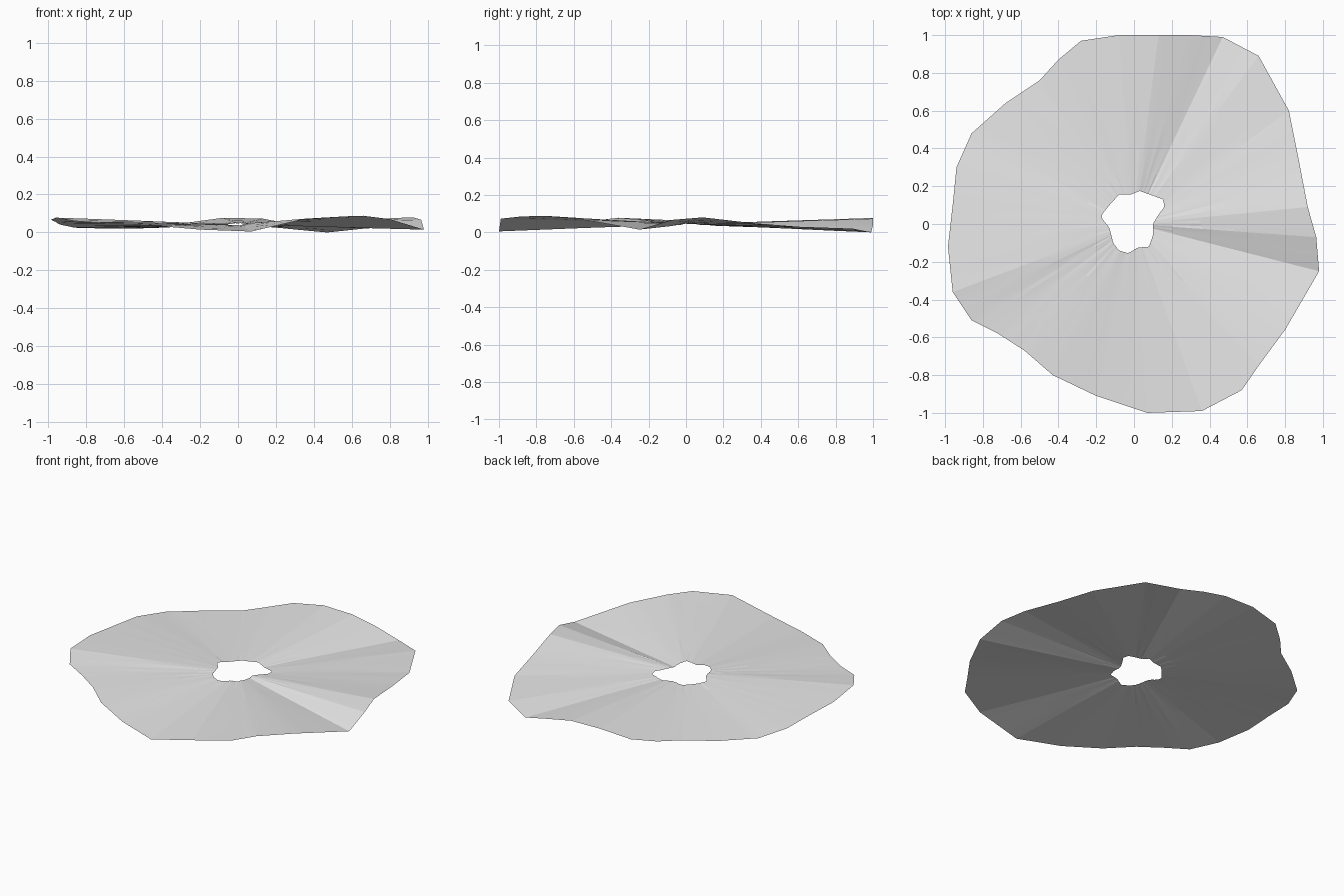
import bpy, bmesh, math, random
from mathutils import Vector

default = bpy.data.objects.get("Cube")
if default:
    bpy.data.objects.remove(default, do_unlink=True)
random.seed(4)

# Outer rim corners, anticlockwise, with the height of each wave
RIM = [
    (.92, .09, .08), (.87, .35, .05), (.82, .6, .03), (.66, .89, .02),
    (.47, .99, 0), (.3, 1, .04), (.13, 1, .073), (-.08, 1, .077),
    (-.28, .97, .05), (-.4, .87, .03), (-.5, .76, .022), (-.68, .64, .02),
    (-.86, .48, .025), (-.94, .3, .042), (-.96, .1, .055), (-.985, -.12, .067),
    (-.96, -.36, .078), (-.86, -.51, .06), (-.72, -.58, .05), (-.58, -.67, .045),
    (-.43, -.8, .035), (-.2, -.91, .015), (.07, -1, .005), (.36, -.99, .073),
    (.57, -.88, .085), (.66, -.75, .088), (.8, -.56, .07), (.98, -.25, .015),
    (.965, -.07, .067),
]
# Ragged centre hole outline
HOLE = [
    (.13, .05), (.16, .09), (.155, .13), (.1, .15), (.03, .175), (-.02, .155),
    (-.08, .155), (-.13, .1), (-.17, .05), (-.17, .03), (-.13, -.02),
    (-.11, -.1), (-.08, -.14), (-.03, -.155), (.02, -.125), (.08, -.12),
    (.1, -.06), (.1, 0),
]
SPLIT = 4                              # radial strips per rim side
RINGS = (0, .12, .3, .5, .75, 1)       # spacing from hole to rim
MID = .043                             # resting height of the sheet


def hole_point(angle):
    """Point of the hole outline in the given direction."""
    ray = Vector((math.cos(angle), math.sin(angle)))
    for i, a in enumerate(HOLE):
        p, q = Vector(a), Vector(HOLE[(i + 1) % len(HOLE)])
        side = q - p
        det = ray.cross(side)
        if abs(det) < 1e-9:
            continue
        dist = p.cross(side) / det
        along = p.cross(ray) / det
        if dist > 0 and -1e-6 <= along <= 1 + 1e-6:
            return ray * dist
    return ray * .14


# Wavy sheet: radial spokes joined by quads
bm = bmesh.new()
spokes = []
for i, corner in enumerate(RIM):
    start, end = Vector(corner), Vector(RIM[(i + 1) % len(RIM)])
    for step in range(SPLIT):
        outer = start.lerp(end, step / SPLIT)
        inner = hole_point(math.atan2(outer.y, outer.x))
        spoke = []
        for t in RINGS:
            xy = inner.lerp(outer.xy, t)
            reach = xy.length / outer.xy.length
            wobble = random.uniform(-.001, .001) if t < 1 else 0
            z = MID + (outer.z - MID) * reach + wobble
            spoke.append(bm.verts.new((xy.x, xy.y, z)))
        spokes.append(spoke)

for i, a in enumerate(spokes):
    b = spokes[(i + 1) % len(spokes)]
    for k in range(len(RINGS) - 1):
        bm.faces.new((a[k], a[k + 1], b[k + 1], b[k]))

mesh = bpy.data.meshes.new("wavy_sheet")
bm.to_mesh(mesh)
bm.free()
sheet = bpy.data.objects.new("wavy_sheet", mesh)
bpy.context.collection.objects.link(sheet)

# Plain grey surface
grey = bpy.data.materials.new("light grey")
grey.use_nodes = True
colour = (.8, .8, .8, 1)
grey.diffuse_color = colour
grey.node_tree.nodes["Principled BSDF"].inputs["Base Color"].default_value = colour
mesh.materials.append(grey)

# Soft shading that keeps the folds crisp
bpy.ops.object.select_all(action='DESELECT')
sheet.select_set(True)
bpy.context.view_layer.objects.active = sheet
bpy.ops.object.shade_smooth_by_angle(angle=math.radians(4))
